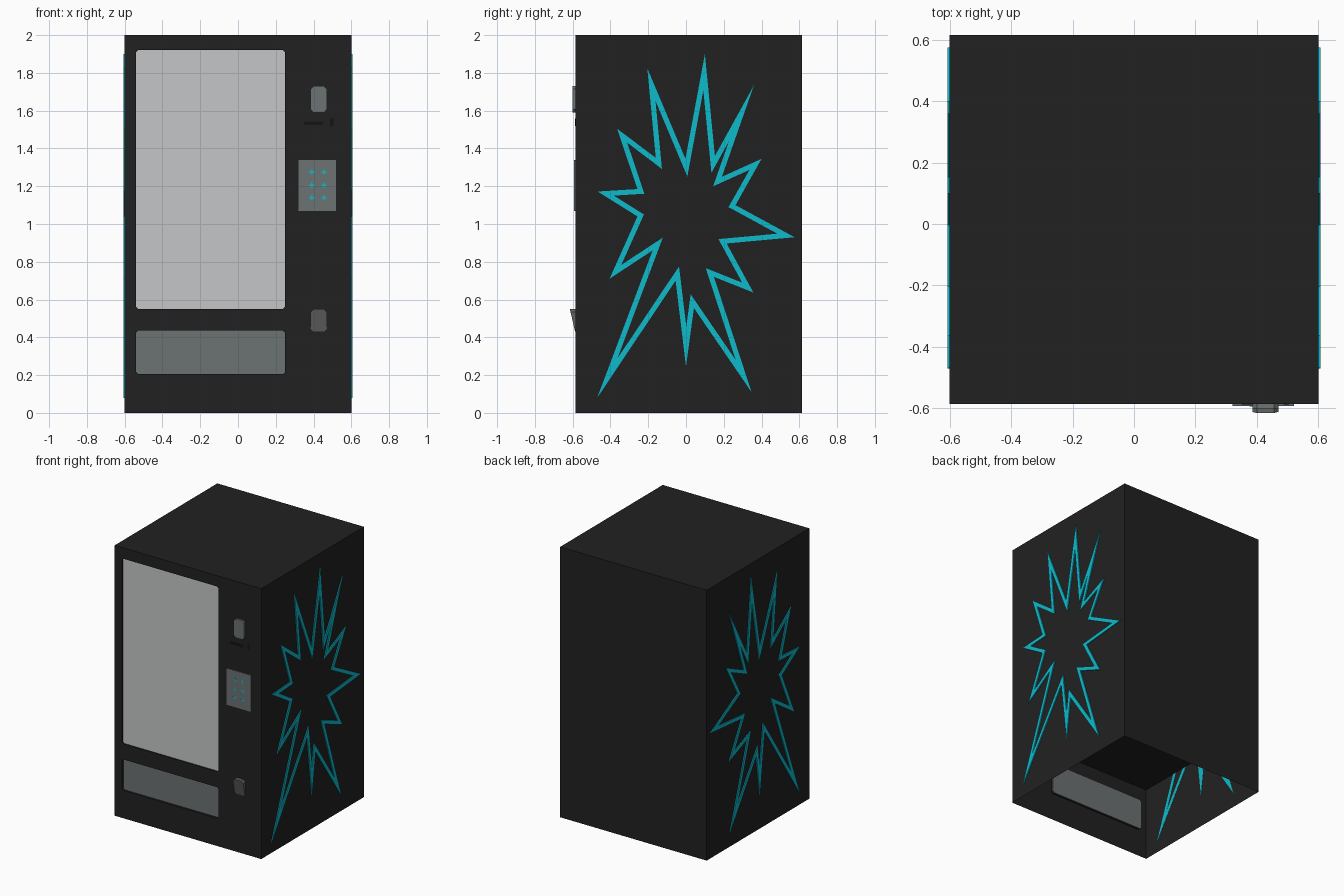
import bpy, bmesh
from mathutils import Vector

if "Cube" in bpy.data.objects:
    bpy.data.objects.remove(bpy.data.objects["Cube"])

W, FRONT, BACK, H = 0.6, -0.585, 0.615, 2.0


def material(name, rgb):
    m = bpy.data.materials.new(name)
    m.diffuse_color = (*rgb, 1)
    m.use_nodes = True
    m.node_tree.nodes["Principled BSDF"].inputs["Base Color"].default_value = m.diffuse_color
    return m


BODY = material("charcoal", (0.0152, 0.0152, 0.0152))
GLASS = material("pale_glass", (0.56, 0.565, 0.57))
GREY = material("panel_grey", (0.15, 0.168, 0.168))
WARM = material("return_grey", (0.127, 0.12, 0.12))
CYAN = material("cyan", (0.0045, 0.49, 0.6))
BLACK = material("slot_black", (0.007, 0.007, 0.007))


def finish(bm, name, mat):
    bmesh.ops.remove_doubles(bm, verts=bm.verts, dist=1e-5)
    bmesh.ops.recalc_face_normals(bm, faces=bm.faces)
    me = bpy.data.meshes.new(name)
    bm.to_mesh(me)
    bm.free()
    me.materials.append(mat)
    ob = bpy.data.objects.new(name, me)
    bpy.context.collection.objects.link(ob)
    return ob


def chamfer_rect(x0, x1, z0, z1, c=0.0):
    """Rectangle outline in x, z with cut corners."""
    if c == 0:
        return [(x0, z0), (x1, z0), (x1, z1), (x0, z1)]
    return [(x0 + c, z0), (x1 - c, z0), (x1, z0 + c), (x1, z1 - c),
            (x1 - c, z1), (x0 + c, z1), (x0, z1 - c), (x0, z0 + c)]


def poly(bm, pts):
    return bm.faces.new([bm.verts.new(p) for p in pts])


def plate(name, outline, y_front, y_back, mat):
    """Solid plate on the front; y_front may depend on z."""
    f = y_front if callable(y_front) else (lambda z: y_front)
    bm = bmesh.new()
    a = [(x, f(z), z) for x, z in outline]
    b = [(x, y_back, z) for x, z in outline]
    poly(bm, a)
    poly(bm, b)
    n = len(a)
    for i in range(n):
        j = (i + 1) % n
        poly(bm, [a[i], a[j], b[j], b[i]])
    return finish(bm, name, mat)


# Cabinet: open-bottomed shell, front pierced by two shallow recesses
window = chamfer_rect(-0.54, 0.25, 0.55, 1.92, 0.012)
hatch = chamfer_rect(-0.54, 0.25, 0.205, 0.435, 0.012)
recesses = [(window, 0.01), (hatch, 0.015)]
bm = bmesh.new()
edges = []
for loop in [chamfer_rect(-W, W, 0, H), window, hatch]:
    vs = [bm.verts.new((x, FRONT, z)) for x, z in loop]
    edges += [bm.edges.new((vs[i], vs[(i + 1) % len(vs)])) for i in range(len(vs))]
bmesh.ops.triangle_fill(bm, use_beauty=True, edges=edges, normal=(0, -1, 0))
for loop, d in recesses:
    for (xa, za), (xb, zb) in zip(loop, loop[1:] + loop[:1]):
        poly(bm, [(xa, FRONT, za), (xb, FRONT, zb), (xb, FRONT + d, zb), (xa, FRONT + d, za)])
for s in (-W, W):
    poly(bm, [(s, FRONT, 0), (s, BACK, 0), (s, BACK, H), (s, FRONT, H)])
poly(bm, [(-W, BACK, 0), (W, BACK, 0), (W, BACK, H), (-W, BACK, H)])
poly(bm, [(-W, FRONT, H), (W, FRONT, H), (W, BACK, H), (-W, BACK, H)])
finish(bm, "cabinet", BODY)

# Inner floor below the display, visible through the open bottom
bm = bmesh.new()
z = 0.545
poly(bm, [(-W, FRONT, z), (-W, BACK, z), (W, BACK, z), (W, FRONT, z)])
finish(bm, "inner_floor", BODY)

# Recessed panes
plate("display_window", window, FRONT + 0.01, FRONT + 0.014, GLASS)
plate("delivery_hatch", hatch, FRONT + 0.015, FRONT + 0.019, GREY)

# Controls
plate("screen", chamfer_rect(0.385, 0.47, 1.59, 1.73, 0.015), -0.6, FRONT, GREY)
plate("keypad", chamfer_rect(0.32, 0.52, 1.07, 1.34), -0.592, FRONT, GREY)
plate("note_slot", chamfer_rect(0.35, 0.45, 1.523, 1.543), -0.587, FRONT, BLACK)
plate("coin_slot", chamfer_rect(0.487, 0.505, 1.52, 1.558), -0.587, FRONT, BLACK)
plate("coin_return", chamfer_rect(0.385, 0.47, 0.43, 0.55, 0.015),
      lambda z: FRONT - 0.002 - 0.028 * (z - 0.43) / 0.12, FRONT, WARM)
for r, kz in enumerate((1.275, 1.205, 1.14)):
    for c, kx in enumerate((0.39, 0.455)):
        for part, hw, hh in (("bar", 0.014, 0.004), ("post", 0.004, 0.014)):
            plate(f"key_{part}_{r}_{c}", chamfer_rect(kx - hw, kx + hw, kz - hh, kz + hh),
                  -0.593, -0.592, CYAN)

# Starburst outline in (y, z): tip, valley, tip, valley... clockwise
star = [(0.10, 1.90), (0.153, 1.36), (0.36, 1.735), (0.19, 1.25), (0.40, 1.345), (0.262, 1.10),
        (0.575, 0.93), (0.215, 0.897), (0.357, 0.637), (0.148, 0.72), (0.347, 0.11), (0.042, 0.555),
        (0.0, 0.245), (-0.055, 0.70), (-0.47, 0.08), (-0.177, 0.86), (-0.405, 0.71), (-0.257, 1.04),
        (-0.468, 1.172), (-0.257, 1.185), (-0.365, 1.505), (-0.16, 1.35), (-0.205, 1.825), (-0.003, 1.345)]


def inset(pts, w):
    """Mitred inward offset of a clockwise outline."""
    out = []
    for i in range(len(pts)):
        a, p, b = (Vector(pts[k % len(pts)]) for k in (i - 1, i, i + 1))
        d1, d2 = (p - a).normalized(), (b - p).normalized()
        n1, n2 = Vector((d1.y, -d1.x)), Vector((d2.y, -d2.x))
        out.append(tuple(p + (n1 + n2) * (w / (1 + n1.dot(n2)))))
    return out


inner = inset(star, 0.027)
for side, s in (("right", 1), ("left", -1)):
    bm = bmesh.new()
    # plate pokes just through the wall so it also shows inside
    xo, xi = s * 0.607, s * 0.599
    n = len(star)
    for i in range(n):
        j = (i + 1) % n
        for x in (xo, xi):
            poly(bm, [(x, *star[i]), (x, *star[j]), (x, *inner[j]), (x, *inner[i])])
        for ring in (star, inner):
            poly(bm, [(xo, *ring[i]), (xo, *ring[j]), (xi, *ring[j]), (xi, *ring[i])])
    finish(bm, f"starburst_{side}", CYAN)
